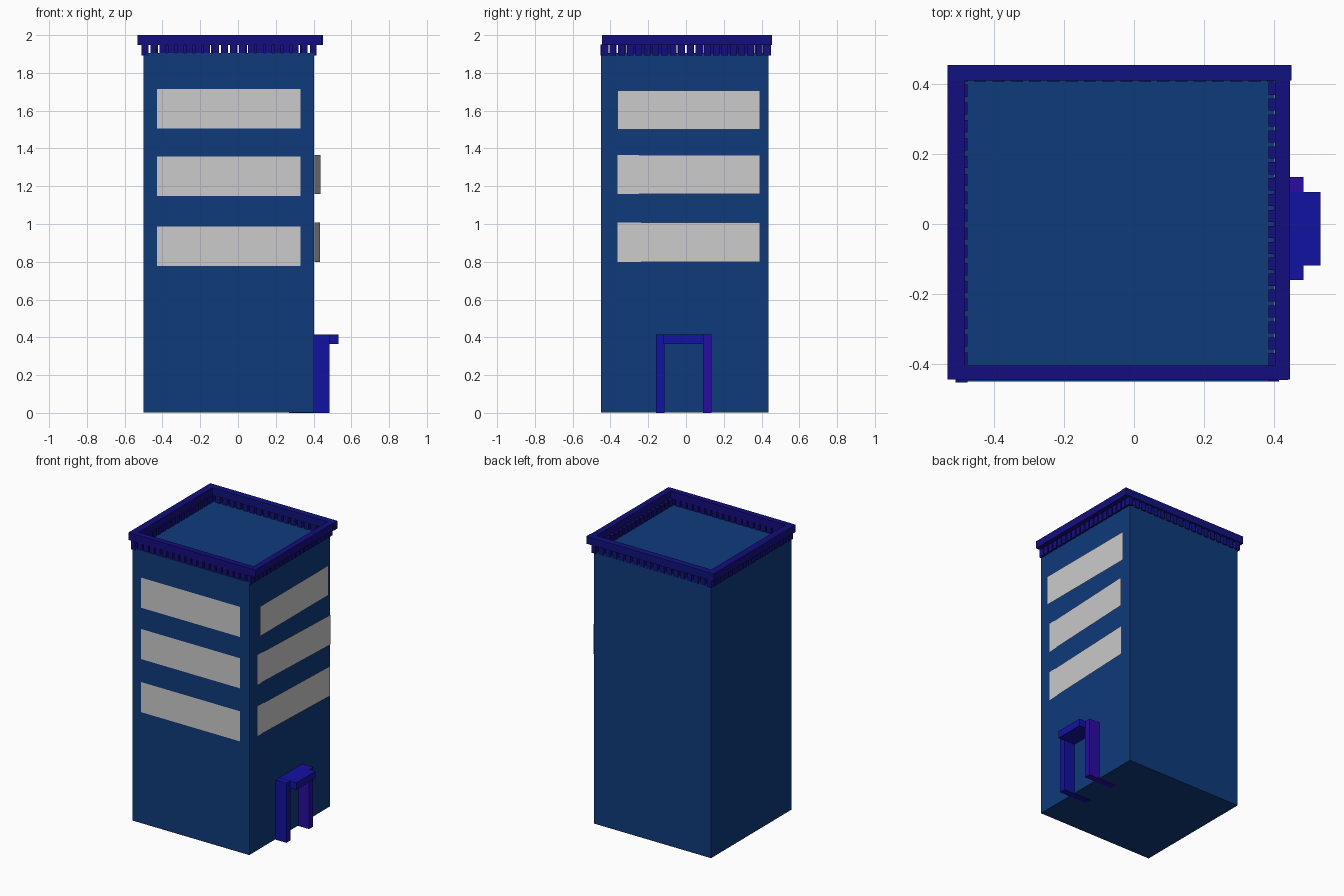
import bpy, bmesh
from mathutils import Matrix, Vector

if "Cube" in bpy.data.objects:
    bpy.data.objects.remove(bpy.data.objects["Cube"])


def material(name, rgb):
    m = bpy.data.materials.new(name)
    m.diffuse_color = (*rgb, 1)
    m.use_nodes = True
    m.node_tree.nodes["Principled BSDF"].inputs["Base Color"].default_value = m.diffuse_color
    return m


WALL = material("wall_blue", (0.0046, 0.0425, 0.198))
TRIM = material("trim_indigo", (0.007, 0.004, 0.21))
TRIM_BACK = material("trim_blue", (0.0055, 0.0065, 0.21))
DOOR = material("door_blue", (0.006, 0.006, 0.36))
JAMB = material("jamb_violet", (0.022, 0.0035, 0.36))


def link(name, bm, mat=None):
    me = bpy.data.meshes.new(name)
    bm.to_mesh(me)
    bm.free()
    ob = bpy.data.objects.new(name, me)
    bpy.context.collection.objects.link(ob)
    if mat:
        me.materials.append(mat)
    return ob


def boxes(name, extents, mat=None):
    """One object from boxes given as (x0, x1, y0, y1, z0, z1)."""
    bm = bmesh.new()
    for x0, x1, y0, y1, z0, z1 in extents:
        centre = Vector((x0 + x1, y0 + y1, z0 + z1)) / 2
        size = Matrix.Diagonal((x1 - x0, y1 - y0, z1 - z0, 1))
        bmesh.ops.create_cube(bm, size=1, matrix=Matrix.Translation(centre) @ size)
    return link(name, bm, mat)


def panel(name, a, b, z0, z1):
    """Upright flat pane between plan points a and b."""
    bm = bmesh.new()
    bm.faces.new([bm.verts.new(p) for p in
                  ((*a, z0), (*b, z0), (*b, z1), (*a, z1))])
    return link(name, bm)


# Tower body
boxes("tower_body", [(-0.5, 0.402, -0.45, 0.438, 0.003, 1.904)], WALL)

# Window panes: front ones flat, lower right ones slightly angled
for i, z in enumerate((0.778, 1.148, 1.506)):
    panel(f"front_window_{i + 1}", (-0.43, -0.453), (0.332, -0.453), z, z + 0.21)
for i, (z, xa, xb) in enumerate(((0.80, 0.405, 0.435), (1.158, 0.405, 0.438),
                                 (1.50, 0.424, 0.424))):
    panel(f"right_window_{i + 1}", (xa, -0.363), (xb, 0.393), z, z + 0.208)

# Cornice rails
Z = (1.948, 2.0)
boxes("cornice_front", [(-0.51, 0.44, -0.446, -0.405, *Z)], TRIM)
boxes("cornice_back", [(-0.525, 0.45, 0.41, 0.455, *Z)], TRIM_BACK)
boxes("cornice_left", [(-0.533, -0.483, -0.445, 0.455, *Z)], TRIM)
boxes("cornice_right", [(0.404, 0.446, -0.445, 0.455, *Z)], TRIM)


# Dentil rows under the rails; opposite sides have different spacing
def row(start, end, count, width=0.035):
    step = (end - start - width) / (count - 1)
    return [(start + i * step, start + i * step + width) for i in range(count)]


DZ = (1.893, 1.95)
boxes("dentils_front", [(*x, -0.446, -0.41, *DZ) for x in row(-0.51, 0.415, 20)], TRIM)
boxes("dentils_back", [(*x, 0.408, 0.445, *DZ) for x in row(-0.51, 0.415, 18)], TRIM_BACK)
boxes("dentils_left", [(-0.51, -0.476, *y, *DZ) for y in row(-0.453, 0.45, 18)], TRIM)
boxes("dentils_right", [(0.385, 0.415, *y, *DZ) for y in row(-0.45, 0.45, 20)], TRIM)

# Door surround
boxes("door_jamb_left", [(0.27, 0.485, -0.16, -0.115, 0, 0.415)], DOOR)
boxes("door_jamb_right", [(0.27, 0.485, 0.09, 0.135, 0, 0.415)], JAMB)
boxes("door_lintel", [(0.32, 0.533, -0.118, 0.092, 0.365, 0.416)], DOOR)
